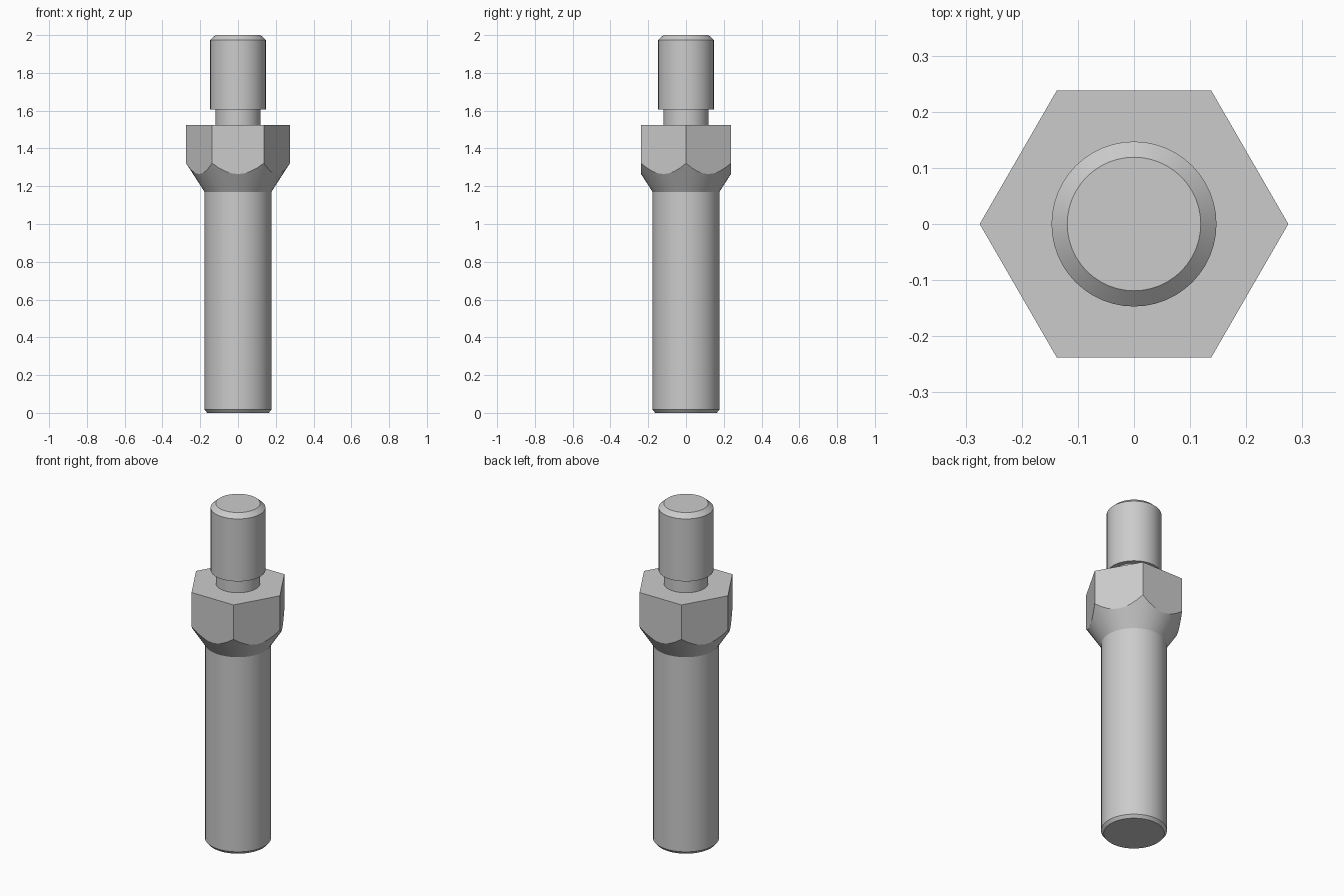
import bpy, bmesh, math

cube = bpy.data.objects.get("Cube")
if cube:
    bpy.data.objects.remove(cube, do_unlink=True)

steel = bpy.data.materials.new("grey_steel")
steel.use_nodes = True
steel.diffuse_color = (0.6, 0.6, 0.6, 1)
steel.node_tree.nodes["Principled BSDF"].inputs["Base Color"].default_value = steel.diffuse_color

SEGMENTS = 48
SHANK_R = 0.177
SHANK_TOP = 1.17
HEX_R = 0.275
HEX_TOP = 1.525
CONE_SLOPE = 0.645   # radius gained per unit of height under the hexagon


def finish(bm, name):
    """Turn the bmesh into an object, smooth except at sharp edges."""
    bmesh.ops.recalc_face_normals(bm, faces=bm.faces)
    mesh = bpy.data.meshes.new(name)
    bm.to_mesh(mesh)
    bm.free()
    mesh.materials.append(steel)
    obj = bpy.data.objects.new(name, mesh)
    bpy.context.collection.objects.link(obj)
    bpy.ops.object.select_all(action="DESELECT")
    obj.select_set(True)
    bpy.context.view_layer.objects.active = obj
    bpy.ops.object.shade_smooth_by_angle(angle=math.radians(25))
    return obj


def polar(bm, r, a, z):
    return bm.verts.new((r * math.cos(a), r * math.sin(a), z))


def lathe(name, profile):
    """Revolve (radius, height) points around z and cap both ends."""
    bm = bmesh.new()
    rings = [[polar(bm, r, math.tau * i / SEGMENTS, z) for i in range(SEGMENTS)]
             for r, z in profile]
    for low, high in zip(rings, rings[1:]):
        for i in range(SEGMENTS):
            j = (i + 1) % SEGMENTS
            bm.faces.new((low[i], low[j], high[j], high[i]))
    bm.faces.new(rings[0][::-1])
    bm.faces.new(rings[-1])
    return finish(bm, name)


# Long lower shank with a small bottom chamfer
lathe("shank", [(0.163, 0), (SHANK_R, 0.017), (SHANK_R, SHANK_TOP)])

# Upper stud with an undercut neck and a chamfered tip
lathe("stud", [(0.119, HEX_TOP), (0.119, 1.605), (0.147, 1.605),
               (0.147, 1.975), (0.119, 2)])

# Hexagonal collar whose lower corners are cut away by a cone
bm = bmesh.new()
per_side = SEGMENTS // 6
apothem = HEX_R * math.cos(math.pi / 6)
ring, arc = [], []
for i in range(SEGMENTS):
    a = math.tau * i / SEGMENTS
    local = a % (math.pi / 3) - math.pi / 6
    r = apothem / math.cos(local)
    ring.append(polar(bm, SHANK_R, a, SHANK_TOP))
    arc.append(polar(bm, r, a, SHANK_TOP + (r - SHANK_R) / CONE_SLOPE))
corners = [polar(bm, HEX_R, math.tau * k / 6, HEX_TOP) for k in range(6)]
for i in range(SEGMENTS):
    j = (i + 1) % SEGMENTS
    bm.faces.new((ring[i], ring[j], arc[j], arc[i]))
for k in range(6):
    scallop = [arc[(k * per_side + s) % SEGMENTS] for s in range(per_side + 1)]
    bm.faces.new(scallop + [corners[(k + 1) % 6], corners[k]])
bm.faces.new(corners)
finish(bm, "hex_collar")
